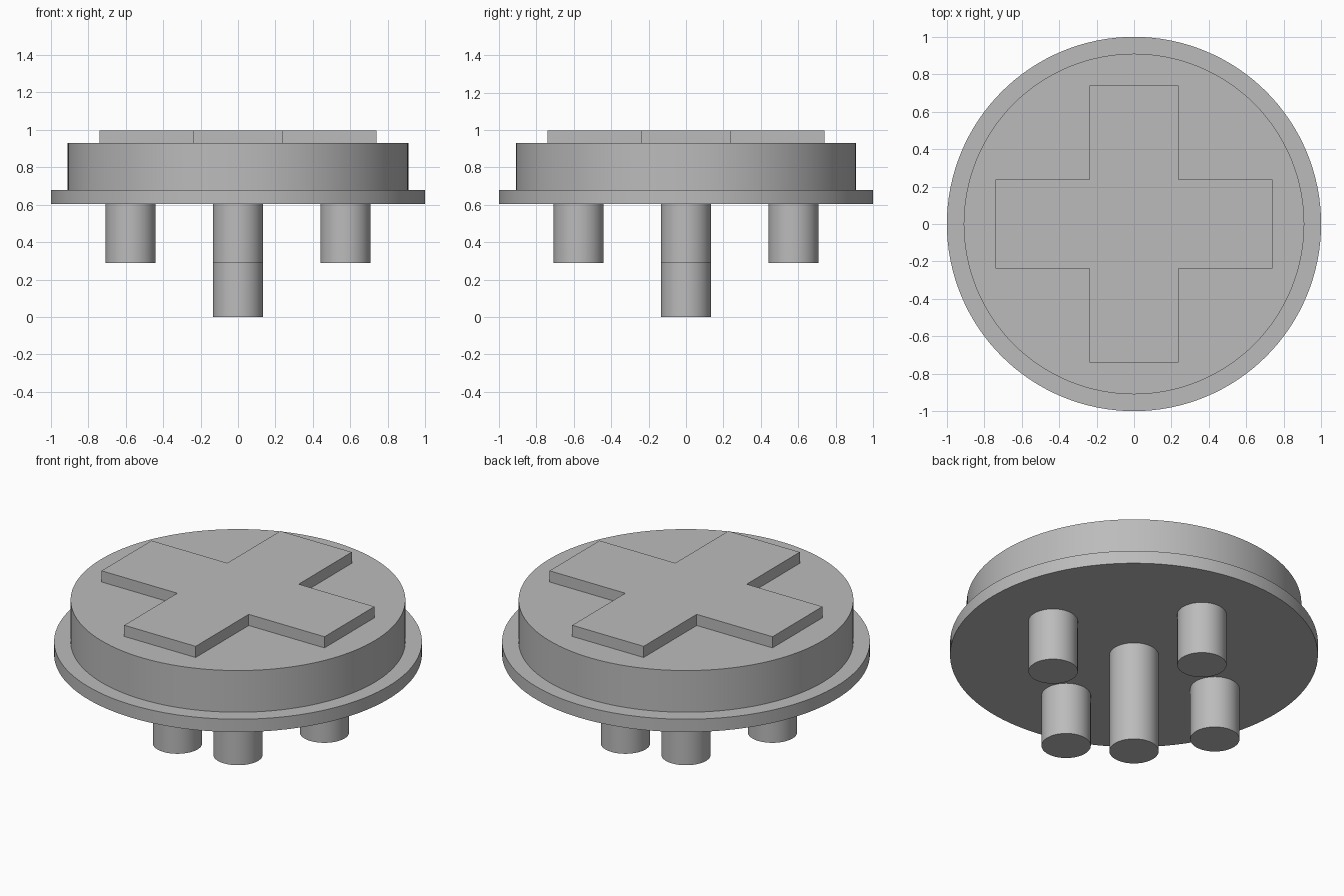
import bpy
import bmesh
from math import radians

cube = bpy.data.objects.get("Cube")
if cube:
    bpy.data.objects.remove(cube, do_unlink=True)

grey = bpy.data.materials.new("plain_grey")
grey.use_nodes = True
colour = (0.5, 0.5, 0.5, 1)
grey.diffuse_color = colour
grey.node_tree.nodes["Principled BSDF"].inputs["Base Color"].default_value = colour


def disc(name, radius, bottom, top, x=0, y=0, sides=64):
    """Smooth upright cylinder between two heights."""
    bpy.ops.mesh.primitive_cylinder_add(
        vertices=sides, radius=radius, depth=top - bottom,
        location=(x, y, (top + bottom) / 2))
    obj = bpy.context.object
    obj.name = name
    obj.data.materials.append(grey)
    bpy.ops.object.shade_smooth_by_angle(angle=radians(30))
    return obj


FLANGE_BOTTOM, FLANGE_TOP, BODY_TOP, CROSS_TOP = 0.603, 0.68, 0.93, 0.997

# Round body on a wider flange
disc("flange", 1.0, FLANGE_BOTTOM, FLANGE_TOP, sides=128)
disc("body", 0.91, FLANGE_TOP, BODY_TOP, sides=128)

# Long centre peg and four short pegs around it
PEG_RADIUS, PEG_SPREAD = 0.134, 0.574
disc("centre_peg", PEG_RADIUS, 0, FLANGE_BOTTOM)
for side, dx, dy in (("left", 1, 0), ("right", -1, 0), ("front", 0, -1), ("back", 0, 1)):
    disc(side + "_peg", PEG_RADIUS, 0.288, FLANGE_BOTTOM, dx * PEG_SPREAD, dy * PEG_SPREAD)

# Raised cross: one outline, extruded upward
reach, half = 0.74, 0.237
corner = [(reach, -half), (reach, half), (half, half)]
outline = []
for quarter in range(4):
    outline += corner
    corner = [(-y, x) for x, y in corner]

bm = bmesh.new()
face = bm.faces.new([bm.verts.new((x, y, BODY_TOP)) for x, y in outline])
result = bmesh.ops.extrude_face_region(bm, geom=[face], use_keep_orig=True)
raised = [v for v in result["geom"] if isinstance(v, bmesh.types.BMVert)]
bmesh.ops.translate(bm, verts=raised, vec=(0, 0, CROSS_TOP - BODY_TOP))
bmesh.ops.recalc_face_normals(bm, faces=bm.faces)
mesh = bpy.data.meshes.new("raised_cross")
bm.to_mesh(mesh)
bm.free()
mesh.materials.append(grey)
bpy.context.collection.objects.link(bpy.data.objects.new("raised_cross", mesh))
